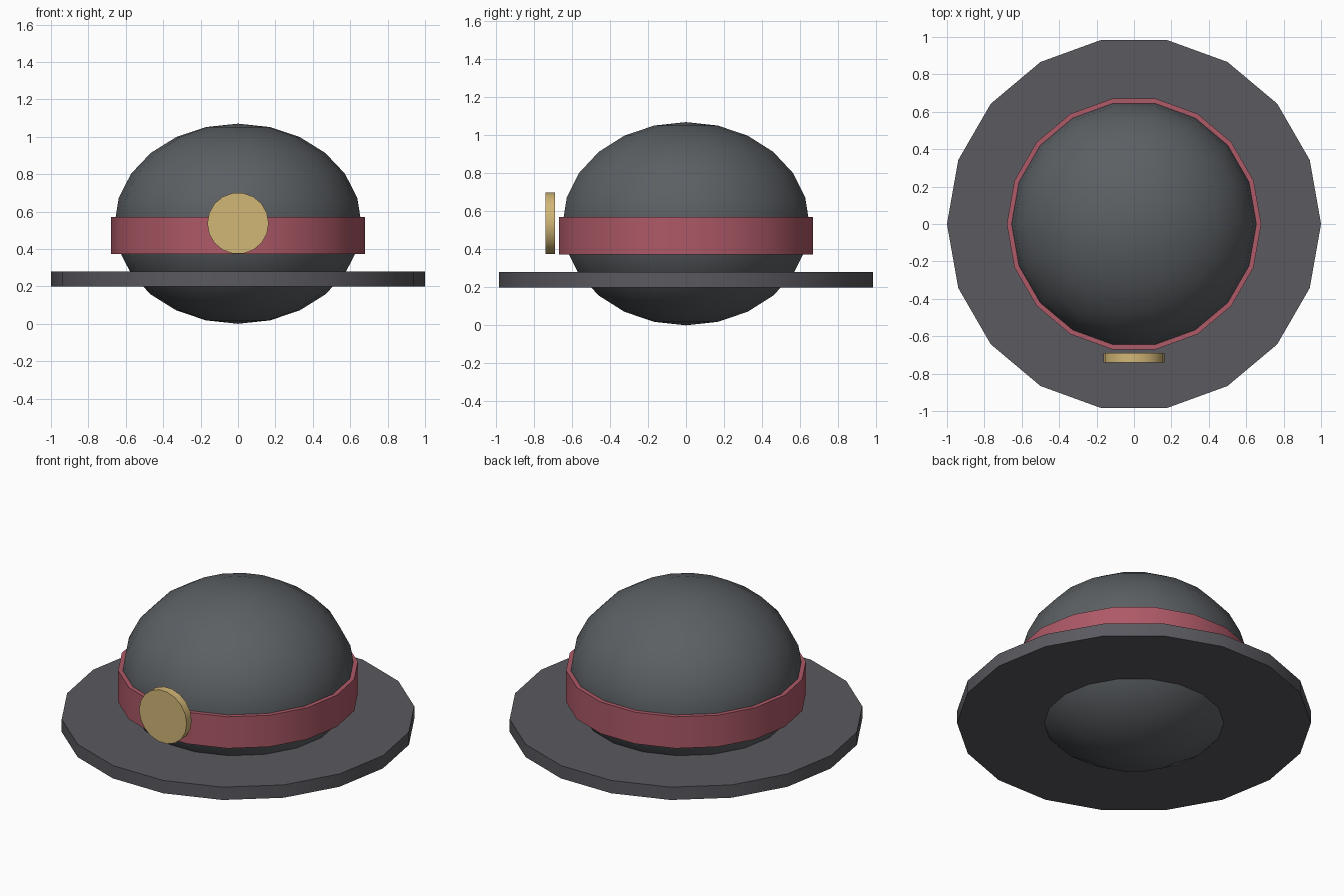
import bpy
import math

if "Cube" in bpy.data.objects:
    bpy.data.objects.remove(bpy.data.objects["Cube"])

SIDES = 18


def material(name, rgb):
    mat = bpy.data.materials.new(name)
    mat.diffuse_color = (*rgb, 1.0)
    mat.use_nodes = True
    mat.node_tree.nodes["Principled BSDF"].inputs["Base Color"].default_value = mat.diffuse_color
    return mat


def finish(name, mat):
    obj = bpy.context.object
    obj.name = name
    obj.data.materials.append(mat)
    bpy.ops.object.transform_apply(location=False, rotation=True, scale=True)
    bpy.ops.object.shade_smooth_by_angle(angle=math.radians(30))
    return obj


def disc(name, radius, low, high, mat):
    # upright cylinder with a corner on the x axis
    bpy.ops.mesh.primitive_cylinder_add(
        vertices=SIDES, radius=radius, depth=high - low,
        location=(0, 0, (low + high) / 2), rotation=(0, 0, math.pi / 2))
    return finish(name, mat)


felt = material("crown_felt", (0.105, 0.115, 0.125))
brim_felt = material("brim_felt", (0.10, 0.10, 0.115))
ribbon = material("ribbon", (0.42, 0.10, 0.135))
gold = material("gold", (0.64, 0.47, 0.18))

# Crown: flattened sphere that also bulges below the brim
bpy.ops.mesh.primitive_uv_sphere_add(
    segments=SIDES, ring_count=12, radius=1, location=(0, 0, 0.535))
bpy.context.object.scale = (0.66, 0.66, 0.535)
bpy.context.object.rotation_euler = (0, 0, math.pi / 2)
finish("crown", felt)

# Brim and hat band
disc("brim", 1.0, 0.20, 0.28, brim_felt)
disc("band", 0.68, 0.373, 0.57, ribbon)

# Round badge standing just in front of the band
bpy.ops.mesh.primitive_cylinder_add(
    vertices=SIDES, radius=0.164, depth=0.05,
    location=(0, -0.715, 0.537), rotation=(math.pi / 2, math.pi / 2, 0))
finish("badge", gold)
